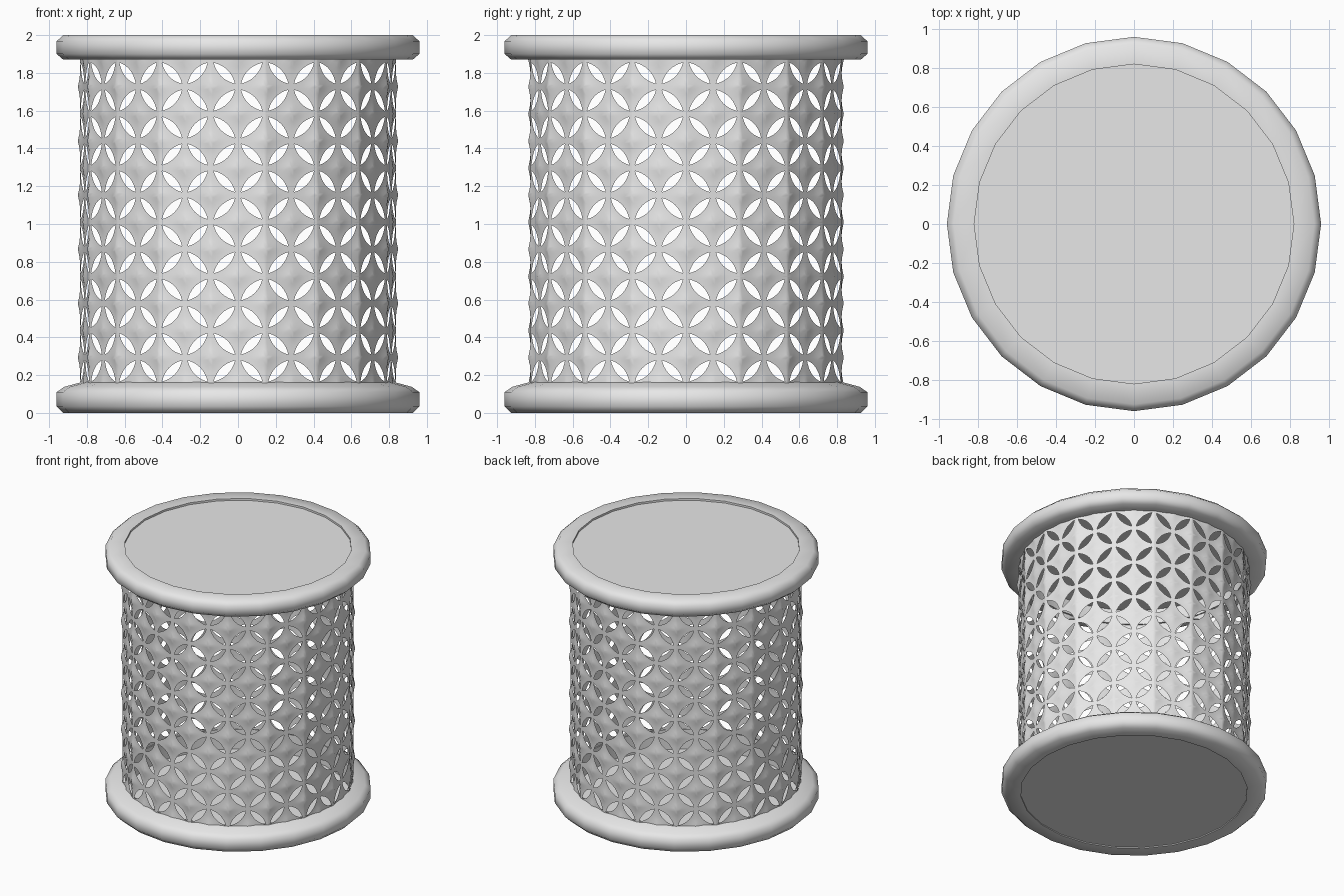
import bpy, bmesh, math

if "Cube" in bpy.data.objects:
    bpy.data.objects.remove(bpy.data.objects["Cube"], do_unlink=True)

GREY = (0.8, 0.8, 0.8, 1)
grey = bpy.data.materials.new("plain_grey")
grey.use_nodes = True
grey.diffuse_color = GREY
grey.node_tree.nodes["Principled BSDF"].inputs["Base Color"].default_value = GREY

COLUMNS, ROWS = 36, 12          # half tiles around and up the wall
STEP = math.tau / COLUMNS
BOTTOM, TOP = 0.15, 1.87
RADIUS, BUMP = 0.836, 0.012


def finish(name, bm, angle):
    mesh = bpy.data.meshes.new(name)
    bm.to_mesh(mesh)
    bm.free()
    mesh.materials.append(grey)
    ob = bpy.data.objects.new(name, mesh)
    bpy.context.collection.objects.link(ob)
    bpy.ops.object.select_all(action="DESELECT")
    ob.select_set(True)
    bpy.context.view_layer.objects.active = ob
    bpy.ops.object.shade_smooth_by_angle(angle=math.radians(angle))
    return ob


def revolve(name, profile, sides=24, angle=60):
    """Turn a closed (radius, height) profile about the z axis."""
    bm = bmesh.new()
    rings = [[bm.verts.new((r * math.cos(a), r * math.sin(a), z)) for r, z in profile]
             for a in (math.tau * k / sides for k in range(sides))]
    for k in range(sides):
        a, b = rings[k], rings[(k + 1) % sides]
        for n in range(len(profile)):
            m = (n + 1) % len(profile)
            bm.faces.new((a[n], b[n], b[m], a[m]))
    bmesh.ops.recalc_face_normals(bm, faces=bm.faces)
    return finish(name, bm, angle)


def disc(name, z, radius=0.825):
    bm = bmesh.new()
    bmesh.ops.create_circle(bm, cap_ends=True, segments=24, radius=radius)
    bmesh.ops.translate(bm, verts=bm.verts, vec=(0, 0, z))
    bmesh.ops.recalc_face_normals(bm, faces=bm.faces)
    face = list(bm.faces)[0]
    if face.normal.z * (z - 1) < 0:
        face.normal_flip()
    return finish(name, bm, 30)


def wall_point(u, v, i, j, flip):
    """Place a point of a half tile on the bumpy, faceted wall."""
    far = min(math.hypot(u - 1, v), math.hypot(u, v - 1))
    rise = BUMP * max(0, 1 - far / 0.5) ** 1.5
    angle = (i + (1 - u if flip else u)) * STEP
    offset = angle % (2 * STEP) - STEP
    r = RADIUS * math.cos(STEP) / math.cos(offset) + rise
    z = BOTTOM + (j + v) * (TOP - BOTTOM) / ROWS
    return (r * math.cos(angle), r * math.sin(angle), z)


def half_tile(bm, i, j, n=8, rings=4):
    """A square with a diagonal leaf-shaped hole, as two mirrored strips."""
    flip = (i + j) % 2 == 1
    for mirrored in (False, True):
        grid = []
        for k in range(n + 1):
            t = k / n
            d = 0.5 + 0.39 * (2 * t - 1)
            w = 0.115 * (1 - (2 * t - 1) ** 2)
            hole = (d - w, d + w)
            edge = (max(0, 2 * t - 1), min(1, 2 * t))
            line = []
            for s in range(rings + 1):
                f = s / rings
                u, v = (h + (e - h) * f for h, e in zip(hole, edge))
                if mirrored:
                    u, v = v, u
                line.append(bm.verts.new(wall_point(u, v, i, j, flip)))
            grid.append(line)
        for a, b in zip(grid, grid[1:]):
            for s in range(rings):
                quad = [a[s], b[s], b[s + 1], a[s + 1]]
                if mirrored != flip:
                    quad.reverse()
                bm.faces.new(quad)


# Pierced wall
bm = bmesh.new()
for i in range(COLUMNS):
    for j in range(ROWS):
        half_tile(bm, i, j)
bmesh.ops.remove_doubles(bm, verts=bm.verts, dist=0.0005)
finish("pierced_wall", bm, 50)

# Rounded rims
revolve("base_rim", [(0.82, 0), (0.925, 0), (0.96, 0.035), (0.96, 0.11),
                     (0.92, 0.138), (0.82, 0.165)])
revolve("top_rim", [(0.82, 2), (0.925, 2), (0.96, 1.968), (0.96, 1.9),
                    (0.925, 1.87), (0.82, 1.87)])

# Closing discs, set slightly into the rims
disc("base_disc", 0.008)
disc("top_disc", 1.985)
